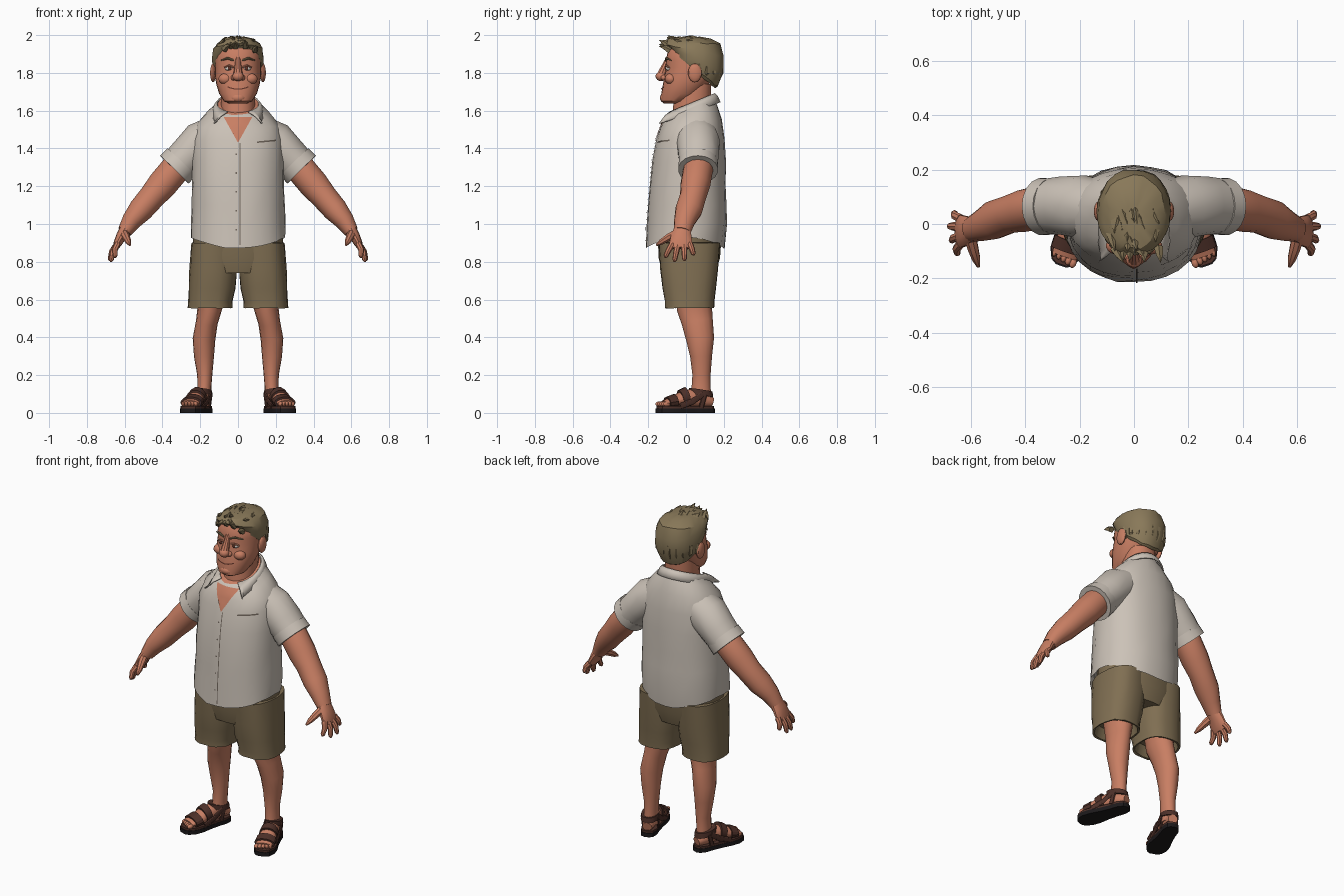
import bpy, bmesh, math, random
from math import sin, cos, pi, radians
from mathutils import Vector, Matrix
from mathutils.bvhtree import BVHTree

random.seed(4)
if "Cube" in bpy.data.objects:
    bpy.data.objects.remove(bpy.data.objects["Cube"])
made = []


def material(name, r, g, b):
    m = bpy.data.materials.new(name)
    m.use_nodes = True
    m.diffuse_color = (r, g, b, 1)
    for node in m.node_tree.nodes:
        if node.type == 'BSDF_PRINCIPLED':
            node.inputs["Base Color"].default_value = (r, g, b, 1)
            node.inputs["Roughness"].default_value = 0.9
    return m


SKIN = material("skin", .58, .21, .125)
SHIRT = material("shirt_linen", .60, .54, .475)
SHORTS = material("shorts_khaki", .215, .158, .085)
HAIR = material("hair_ash_brown", .25, .19, .10)
STRAP = material("sandal_brown", .075, .03, .022)
SOLE = material("sole_black", .012, .01, .011)
SEAM = material("seam_dark", .16, .13, .105)
LINE = material("face_line", .12, .035, .022)
WHITE = material("eye_white", .75, .70, .64)


def finish(name, bm, mats, mirror=False, xf=None, jitter=0):
    for v in bm.verts:
        if jitter:
            v.co += Vector([random.uniform(-jitter, jitter) for _ in range(3)])
    if xf:
        bm.transform(xf)
    me = bpy.data.meshes.new(name)
    bm.to_mesh(me)
    bm.free()
    ob = bpy.data.objects.new(name, me)
    bpy.context.collection.objects.link(ob)
    for m in mats:
        me.materials.append(m)
    if mirror:
        ob.modifiers.new("mirror", 'MIRROR').use_clip = False
    made.append(ob)
    return ob


def loft(name, rings, *mats, **kw):
    """Skin closed rings and cap both ends."""
    bm = bmesh.new()
    rows = [[bm.verts.new(p) for p in r] for r in rings]
    n = len(rows[0])
    bm.faces.new(rows[0])
    for a, b in zip(rows, rows[1:]):
        for i in range(n):
            j = (i + 1) % n
            bm.faces.new((a[i], a[j], b[j], b[i]))
    bm.faces.new(rows[-1])
    bmesh.ops.recalc_face_normals(bm, faces=bm.faces[:])
    return finish(name, bm, mats, **kw)


def stack(name, rows, *mats, n=24, p=2.2, **kw):
    """Level rings: height, half width, front y, back y, tilt, centre x."""
    rings = []
    for row in rows:
        z, rx, yf, yb, slope, cx = (list(row) + [0, 0])[:6]
        ring = []
        for i in range(n):
            c, s = cos(2 * pi * i / n), sin(2 * pi * i / n)
            x = math.copysign(abs(c) ** (2 / p), c) * rx
            y = math.copysign(abs(s) ** (2 / p), s) * (yb - yf) / 2
            ring.append((cx + x, (yf + yb) / 2 + y, z + slope * y))
        rings.append(ring)
    return loft(name, rings, *mats, **kw)


def tube(name, pts, radii, mat, n=14, ref=(0, 1, 0), **kw):
    """Limb along a path; each radius is one number or (side, ref direction)."""
    pts, ref, rings = [Vector(p) for p in pts], Vector(ref), []
    for k, (c, r) in enumerate(zip(pts, radii)):
        t = (pts[min(k + 1, len(pts) - 1)] - pts[max(k - 1, 0)]).normalized()
        u = (ref - t * ref.dot(t)).normalized()
        v = t.cross(u)
        rv, ru = r if isinstance(r, tuple) else (r, r)
        rings.append([c + v * rv * cos(2 * pi * i / n) + u * ru * sin(2 * pi * i / n) for i in range(n)])
    return loft(name, rings, mat, **kw)


def ball(name, c, size, mat, **kw):
    bm = bmesh.new()
    bmesh.ops.create_uvsphere(bm, u_segments=14, v_segments=9, radius=1)
    bm.transform(Matrix.Translation(c) @ Matrix.Diagonal((*size, 1)))
    return finish(name, bm, [mat], **kw)


def sheet(name, rows, mat, **kw):
    bm = bmesh.new()
    g = [[bm.verts.new(p) for p in r] for r in rows]
    for a, b in zip(g, g[1:]):
        for i in range(len(a) - 1):
            bm.faces.new((a[i], b[i], b[i + 1], a[i + 1]))
    return finish(name, bm, [mat], **kw)


def decal(name, target, grid, mat, off=.005):
    """Thin patch laid on the front of a part; grid holds rows of (x, z)."""
    tree = BVHTree.FromPolygons([v.co for v in target.data.vertices],
                                [tuple(f.vertices) for f in target.data.polygons])

    def drop(x, z):
        hit = tree.ray_cast(Vector((x, -1, z)), Vector((0, 1, 0)))[0]
        return (x, (hit.y if hit else -.1) - off, z)
    return sheet(name, [[drop(x, z) for x, z in r] for r in grid], mat)


# Shirt body with a hollow hem and an open neck
shirt = stack("shirt_body", [
    (.95, .235, -.19, .19), (.87, .25, -.215, .207), (1.0, .25, -.206, .215), (1.1, .247, -.2, .214),
    (1.2, .245, -.195, .212), (1.33, .243, -.178, .21), (1.45, .24, -.155, .205), (1.53, .215, -.138, .19, .15),
    (1.585, .165, -.12, .165, .3), (1.63, .11, -.095, .14, .45)], SHIRT, SKIN, n=28, jitter=.003)
shirt.data.polygons[-1].material_index = 1
for v in shirt.data.vertices:
    if v.co.z < .9:
        v.co.z += .06 * (v.co.x / .25) ** 2

# Sleeves and turned cuffs
tube("sleeves", [(.09, .055, 1.49), (.195, .065, 1.43), (.26, .067, 1.365), (.325, .065, 1.30)],
     [.1, (.112, .115), (.104, .108), (.098, .1)], SHIRT, n=18, mirror=True, jitter=.003)
tube("sleeve_cuffs", [(.298, .065, 1.328), (.337, .064, 1.288)], [.104, .106], SHIRT, n=18, mirror=True)

# Open neck, front seam, buttons and pocket
decal("open_neck", shirt, [[(w * k / 3, 1.43 + 1.8 * w) for k in range(-3, 4)]
                           for w in (.076, .06, .045, .03, .015, .002)], SKIN)
decal("front_seam", shirt, [[(.007, 1.43 - .054 * k), (.012, 1.43 - .054 * k)] for k in range(11)], SEAM)
decal("pocket_edge", shirt, [[(.1 + .0125 * k, 1.433 + .0012 * k + d) for k in range(9)] for d in (.004, -.004)], SEAM)
for k in range(5):
    z = 1.37 - .1 * k
    decal("shirt_button", shirt, [[(-.012, z + d), (-.004, z + d)] for d in (.004, -.004)], SEAM)

# Folded collar running round the back into two points
tops, lows = [], []
for k in range(-10, 11):
    a = radians(15 * k)
    s, c = sin(a), cos(a)
    w = max(0, (abs(k) - 6) / 4)
    tops.append(Vector((.108 * s, .025 + .122 * c, 1.635 + .052 * c)))
    low = Vector((.135 * s, .028 + .148 * c, 1.587 + .055 * c))
    lows.append(low.lerp(Vector((math.copysign(.125, k), -.14, 1.53)), w))
mids = [a.lerp(b, .5) + Vector((0, 0, .008)) for a, b in zip(tops, lows)]
collar = sheet("shirt_collar", [tops, mids, lows], SHIRT)
collar.modifiers.new("thickness", 'SOLIDIFY').thickness = .008

# Shorts
stack("shorts_hips", [(.74, .2, -.125, .155), (.82, .24, -.145, .18), (.95, .238, -.15, .19)], SHORTS)
stack("shorts_legs", [
    (.62, .095, -.085, .125, 0, .147), (.557, .108, -.1, .14, 0, .147), (.555, .118, -.112, .15, 0, .147),
    (.59, .117, -.113, .151, 0, .146), (.66, .124, -.125, .158, 0, .137), (.76, .126, -.138, .17, 0, .13),
    (.9, .12, -.145, .18, 0, .125)], SHORTS, p=2.5, mirror=True, jitter=.002)

# Legs
tube("legs", [(.18, .08, .06), (.178, .08, .14), (.176, .082, .2), (.18, .08, .3), (.18, .075, .39),
              (.165, .06, .48), (.15, .045, .55), (.15, .04, .66)],
     [(.04, .055), (.037, .05), (.04, .048), (.053, .058), (.06, .074), (.058, .083), (.065, .093), (.08, .1)],
     SKIN, n=16, mirror=True)

# Arms, palms and fingers
tube("arms", [(.28, .065, 1.345), (.33, .065, 1.293), (.4, .05, 1.21), (.455, .037, 1.145), (.515, .015, 1.075),
              (.565, -.008, 1.015), (.6, -.02, .96)],
     [.07, .079, .079, .07, (.066, .072), (.052, .056), (.038, .046)], SKIN, n=16, mirror=True)
tube("palms", [(.588, -.018, .98), (.618, -.025, .935), (.638, -.027, .895), (.648, -.027, .872)],
     [(.036, .042), (.028, .056), (.022, .062), (.014, .055)], SKIN, mirror=True)
tips = [(-.072, (.652, -.112, .822)), (-.042, (.674, -.062, .80)), (-.01, (.682, -.008, .805)), (.02, (.664, .042, .835))]
for y, tip in tips:
    base, tip = Vector((.638, y, .895)), Vector(tip)
    mid = base.lerp(tip, .5) + Vector((.008, 0, .003))
    tube("finger", [base, mid, base.lerp(tip, .88), tip], [.017, .0155, .0125, .005], SKIN, n=8, mirror=True)
tube("thumb", [(.605, -.04, .955), (.592, -.09, .93), (.58, -.13, .905), (.572, -.157, .888)],
     [.024, .021, .016, .006], SKIN, n=8, mirror=True)

# Feet and sandals, built straight then turned outward
turn = dict(mirror=True, xf=Matrix.Translation((.215, 0, 0)) @ Matrix.Rotation(radians(19), 4, 'Z'))
outline = [(-.163, .02), (-.15, .042), (-.11, .06), (-.06, .061), (0, .051), (.06, .046), (.11, .046), (.145, .034), (.157, .014)]
edge = [(w, y) for y, w in outline] + [(-w, y) for y, w in reversed(outline)]


def slab(name, z0, z1, k, mat):
    loft(name, [[(x * k, y * k, z) for x, y in edge] for z in (z0, z1)], mat, **turn)


slab("sandal_soles", 0, .024, 1, SOLE)
slab("sandal_footbeds", .024, .036, .97, STRAP)
up = (0, 0, 1)
tube("feet", [(0, .145, .058), (0, .1, .068), (0, .04, .08), (0, -.02, .073), (0, -.08, .058), (0, -.125, .05)],
     [(.028, .026), (.04, .04), (.041, .05), (.046, .042), (.052, .027), (.046, .016)], SKIN, ref=up, **turn)
for k in range(5):
    ball("toe", (-.038 + .019 * k, -.138 + .0045 * k, .047), (.013 - .001 * k, .02, .013), SKIN, **turn)
tube("toe_straps", [(0, -.105, .054), (0, -.06, .062)], [(.059, .031), (.058, .039)], STRAP, ref=up, **turn)
tube("instep_straps", [(0, -.03, .074), (0, .008, .084)], [(.053, .048), (.05, .055)], STRAP, ref=up, **turn)
stack("ankle_straps", [(.092, .05, .02, .15, -.15), (.122, .048, .02, .146, -.15)], STRAP, n=18, **turn)
for s in (-1, 1):
    tube("side_strap", [(.054 * s, -.05, .035), (.05 * s, .02, .06), (.047 * s, .08, .1)],
         [(.006, .016)] * 3, STRAP, n=8, ref=up, **turn)
    tube("heel_strap", [(.044 * s, .07, .03), (.046 * s, .09, .1)], [(.006, .014)] * 2, STRAP, n=8, **turn)

# Neck and head
stack("neck", [(1.5, .09, -.075, .12), (1.62, .09, -.07, .132), (1.74, .09, -.05, .135)], SKIN, n=18)
head = stack("head", [
    (1.637, .045, -.115, -.01), (1.65, .074, -.133, .03), (1.69, .1, -.131, .08), (1.74, .115, -.122, .12),
    (1.78, .122, -.116, .15), (1.83, .122, -.104, .17), (1.865, .123, -.107, .172), (1.92, .118, -.096, .165),
    (1.955, .09, -.07, .13), (1.975, .04, -.02, .08)], SKIN)
ball("ears", (.132, .047, 1.80), (.016, .036, .05), SKIN, mirror=True)
tube("nose_bridge", [(0, -.09, 1.885), (0, -.112, 1.835), (0, -.13, 1.79)], [.013, .018, .025], SKIN, n=10)
ball("nose_tip", (0, -.133, 1.782), (.03, .028, .026), SKIN)
ball("nostrils", (.023, -.117, 1.775), (.016, .018, .015), SKIN, mirror=True)
ball("cheeks", (.066, -.08, 1.768), (.038, .032, .03), SKIN, mirror=True)
ball("chin", (0, -.11, 1.668), (.042, .028, .026), SKIN)
decal("mouth", head, [[(.011 * k, 1.714 + 4 * (.011 * k) ** 2 + d) for k in range(-5, 6)] for d in (.003, -.003)], LINE)

# Eyes and brows
ball("eyes", (.047, -.086, 1.824), (.022, .022, .014), WHITE, mirror=True)
ball("irises", (.045, -.104, 1.824), (.009, .006, .010), LINE, mirror=True)
tube("upper_lids", [(.022, -.1, 1.83), (.047, -.106, 1.839), (.073, -.09, 1.828)], [.005, .006, .004], SKIN, n=8, mirror=True)
tube("eyebrows", [(.022, -.108, 1.866), (.055, -.104, 1.878), (.09, -.078, 1.866)], [.005, .007, .003], HAIR, n=8, mirror=True)

# Hair cap and swept tufts
stack("hair_cap", [
    (1.825, .122, -.085, .15, -.9), (1.835, .13, -.092, .168, -.85), (1.875, .136, -.105, .198, -.5),
    (1.92, .132, -.112, .2, -.2), (1.955, .115, -.112, .178), (1.98, .08, -.09, .13), (1.99, .035, -.04, .07)],
    HAIR, jitter=.004)
for k in range(30):
    x, y = random.uniform(-.1, .1), random.uniform(-.09, .1)
    z = 1.978 - 3 * x * x - .9 * max(0, -y - .02) ** 1.3
    base = Vector((x, y, z - .01))
    tip = Vector((x + random.uniform(-.02, .035), max(y - random.uniform(.04, .08), -.142),
                  min(1.998, z + random.uniform(-.005, .03))))
    mid = base.lerp(tip, .5) + Vector((0, 0, .006))
    mid.z = min(mid.z, 1.985)
    tube("hair_tuft", [base, mid, tip], [.018, .013, .001], HAIR, n=5, ref=(1, 0, 0))
for k in range(10):
    a = radians(-80 + 18 * k)
    base = Vector((.122 * sin(a), .05 + .135 * cos(a), 1.85))
    tube("back_lock", [base, base + Vector((.003 * sin(a), .002, -.05)), base + Vector((-.012 * sin(a), -.02 * cos(a), -.06 - .05 * max(0, cos(a))))],
         [.016, .014, .003], HAIR, n=6)

# Smooth shading with sharp edges kept
bpy.ops.object.select_all(action='DESELECT')
for ob in made:
    ob.select_set(True)
bpy.context.view_layer.objects.active = made[0]
bpy.ops.object.shade_smooth_by_angle(angle=radians(32))
